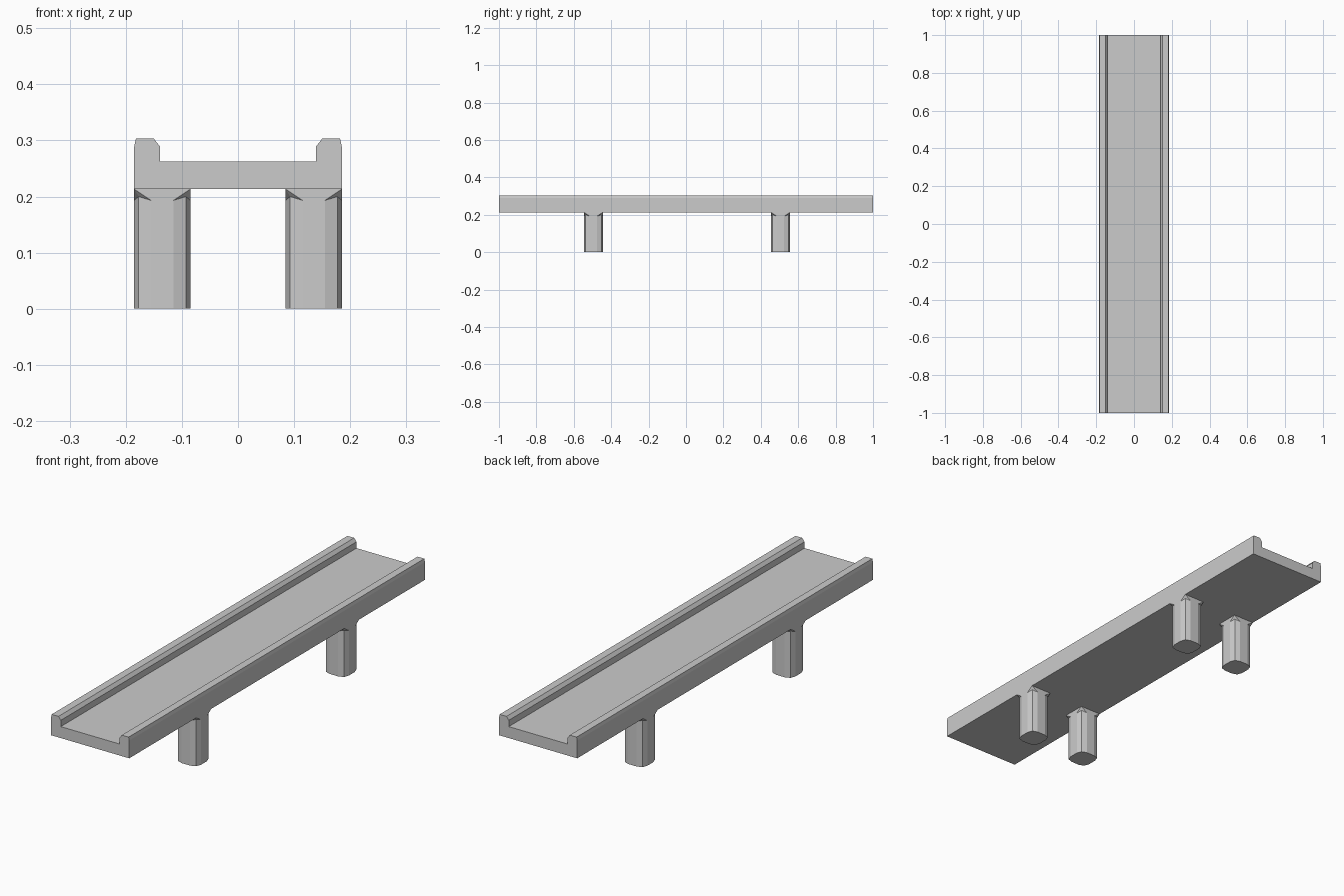
import bpy, bmesh

if "Cube" in bpy.data.objects:
    bpy.data.objects.remove(bpy.data.objects["Cube"])


def finish(bm, name):
    bmesh.ops.recalc_face_normals(bm, faces=bm.faces)
    mesh = bpy.data.meshes.new(name)
    bm.to_mesh(mesh)
    bm.free()
    obj = bpy.data.objects.new(name, mesh)
    bpy.context.collection.objects.link(obj)
    return obj


# Deck: channel profile with chamfered kerbs, extruded along y
half = [(0.185, 0.213), (0.185, 0.289), (0.182, 0.303),
        (0.150, 0.303), (0.139, 0.289), (0.139, 0.262)]
profile = half + [(-x, z) for x, z in reversed(half)]
bm = bmesh.new()
end = bm.faces.new([bm.verts.new((x, -1, z)) for x, z in profile])
ext = bmesh.ops.extrude_face_region(bm, geom=[end], use_keep_orig=True)
moved = [g for g in ext["geom"] if isinstance(g, bmesh.types.BMVert)]
bmesh.ops.translate(bm, verts=moved, vec=(0, 2, 0))
finish(bm, "deck")


# Pillar: rounded-square shaft whose corners flare to a square head
R, FLAT, CORNER = 0.05, 0.02, 0.042
SHOULDER, CORNER_TOP, HEAD = 0.193, 0.2, 0.213


def pillar(name, cx, cy):
    bm = bmesh.new()
    low, high, head = [], [], []
    x, y = 1, 0
    for _ in range(4):
        # rotate one corner of the section around the four quadrants
        for a, b, top in ((R, FLAT, SHOULDER), (CORNER, CORNER, CORNER_TOP),
                          (FLAT, R, SHOULDER)):
            px, py = cx + a * x - b * y, cy + a * y + b * x
            low.append(bm.verts.new((px, py, 0)))
            high.append(bm.verts.new((px, py, top)))
        head.append(bm.verts.new((cx + R * (x - y), cy + R * (x + y), HEAD)))
        x, y = -y, x
    for i in range(12):
        j = (i + 1) % 12
        bm.faces.new((low[i], low[j], high[j], high[i]))
    for q in range(4):
        i = 3 * q
        bm.faces.new((high[i], high[i + 1], head[q]))
        bm.faces.new((high[i + 1], high[i + 2], head[q]))
        bm.faces.new((high[i + 2], high[(i + 3) % 12], head[(q + 1) % 4], head[q]))
    bm.faces.new(low)
    bm.faces.new(head)
    finish(bm, name)


for end_name, cy in (("front", -0.495), ("back", 0.505)):
    for side, cx in (("left", -0.135), ("right", 0.135)):
        pillar(f"{end_name}_{side}_pillar", cx, cy)
